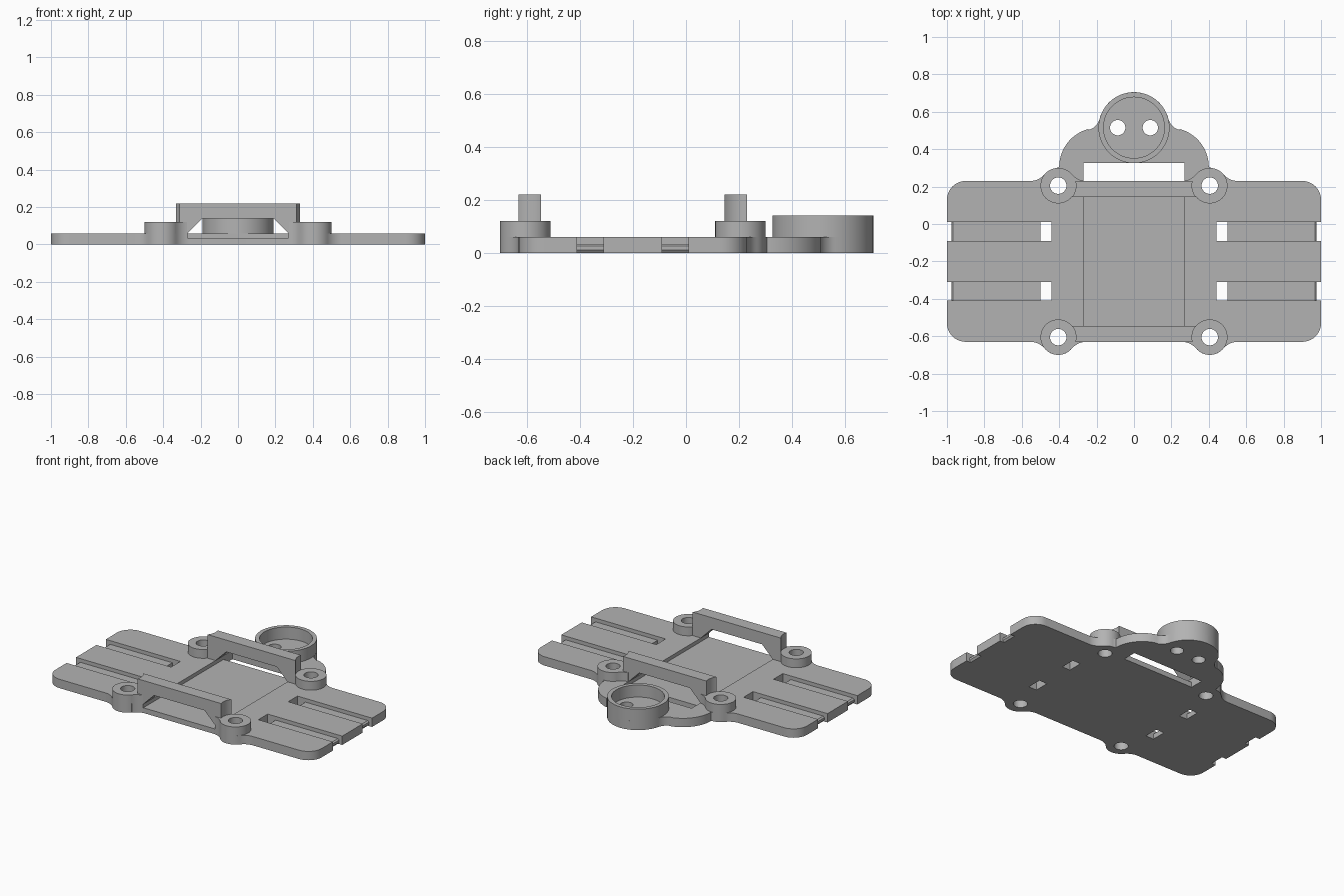
import bpy, bmesh
from math import sin, cos, radians

if "Cube" in bpy.data.objects:
    bpy.data.objects.remove(bpy.data.objects["Cube"], do_unlink=True)

# One matte grey for the whole mount
GREY = (0.45, 0.45, 0.45, 1)
mat = bpy.data.materials.new("matte grey")
mat.use_nodes = True
mat.diffuse_color = GREY
bsdf = mat.node_tree.nodes["Principled BSDF"]
bsdf.inputs["Base Color"].default_value = GREY
bsdf.inputs["Roughness"].default_value = 0.6

THICK, FLOOR, BOSS_TOP, RIM_TOP, BRIDGE_TOP = 0.06, 0.035, 0.12, 0.142, 0.22
MID_Y, HALF_Y = -0.2, 0.43            # plate centre line and half depth
BOSS_X, BOSS_DY, BOSS_R = 0.405, 0.405, 0.095
CUP_Y, CUP_R = 0.515, 0.19
SLOT_X = 0.27


def arc(cx, cy, r, a0, a1, steps=10):
    angles = [radians(a0 + (a1 - a0) * i / steps) for i in range(steps + 1)]
    return [(cx + r * cos(a), cy + r * sin(a)) for a in angles]


def prism(name, pts, lo, hi, axis="z"):
    """Extrude a flat outline along z, or an x-z outline along y."""
    place = (lambda p, t: (p[0], p[1], t)) if axis == "z" else (lambda p, t: (p[0], t, p[1]))
    bm = bmesh.new()
    face = bm.faces.new([bm.verts.new(place(p, lo)) for p in pts])
    out = bmesh.ops.extrude_face_region(bm, geom=[face])["geom"]
    move = [b - a for a, b in zip(place((0, 0), lo), place((0, 0), hi))]
    bmesh.ops.translate(bm, vec=move, verts=[v for v in out if isinstance(v, bmesh.types.BMVert)])
    bmesh.ops.remove_doubles(bm, verts=bm.verts, dist=1e-5)
    bmesh.ops.recalc_face_normals(bm, faces=bm.faces)
    mesh = bpy.data.meshes.new(name)
    bm.to_mesh(mesh)
    bm.free()
    mesh.materials.append(mat)
    obj = bpy.data.objects.new(name, mesh)
    bpy.context.collection.objects.link(obj)
    return obj


def box(x0, x1, y0, y1, z0, z1):
    pts = [(x0, y0), (x1, y0), (x1, y1), (x0, y1)]
    return prism("cutter", pts, z0, z1)


def cylinder(name, x, y, r, z0, z1):
    return prism(name, arc(x, y, r, 0, 360, 48)[:-1], z0, z1)


def select(obj):
    bpy.ops.object.select_all(action="DESELECT")
    obj.select_set(True)
    bpy.context.view_layer.objects.active = obj


def cut(obj, *cutters):
    select(obj)
    for c in cutters:
        mod = obj.modifiers.new("cut", "BOOLEAN")
        mod.operation, mod.solver, mod.object = "DIFFERENCE", "EXACT", c
        bpy.ops.object.modifier_apply(modifier=mod.name)
        bpy.data.objects.remove(c, do_unlink=True)


def finish(obj):
    select(obj)
    bpy.ops.object.shade_smooth_by_angle(angle=radians(30))


# Plate outline: filleted bosses, round corners, tapering arm and cup
FIL, DX, ANG = 0.1, 0.15, 39.8
front, back = MID_Y - HALF_Y, MID_Y + HALF_Y
boss_f, boss_b = MID_Y - BOSS_DY, MID_Y + BOSS_DY
right = (
    arc(BOSS_X - DX, front - FIL, FIL, 90, ANG)
    + arc(BOSS_X, boss_f, BOSS_R, 180 + ANG, 360 - ANG, 16)
    + arc(BOSS_X + DX, front - FIL, FIL, 180 - ANG, 90)
    + arc(0.9, front + 0.1, 0.1, -90, 0)
    + arc(0.9, back - 0.1, 0.1, 0, 90)
    + arc(BOSS_X + DX, back + FIL, FIL, 270, 180 + ANG)
    + arc(BOSS_X, boss_b, BOSS_R, ANG, 85)
    + arc(0.19, 0.305, 0.21, 0, 75.6, 14)
    + arc(0.262, 0.581, 0.08, 255.6, 194.1)
    + arc(0, CUP_Y, CUP_R, 14.1, 89, 14)
)
plate = prism("base_plate", right + [(-x, y) for x, y in reversed(right)], 0, THICK)

# Centre tray and the slot behind it
cut(plate,
    box(-SLOT_X, SLOT_X, front - 0.2, back + 0.04, FLOOR, 0.2),
    box(-SLOT_X, SLOT_X, back, 0.325, -0.1, 0.2))

for s in (-1, 1):
    # Strap channels with a through hole inside and a rounded notch at the edge
    for y in (-0.04, -0.36):
        y0, y1 = y - 0.05, y + 0.05
        x0, x1 = sorted((s * 0.44, s * 1.1))
        h0, h1 = sorted((s * 0.44, s * 0.5))
        notch = [(0.967, 0.1), (0.967, 0.035), (0.977, 0.027), (0.977, 0.012),
                 (0.96, -0.01), (1.1, -0.01), (1.1, 0.1)]
        cut(plate,
            box(x0, x1, y0, y1, FLOOR, 0.2),
            box(h0, h1, y0, y1, -0.1, 0.2),
            prism("cutter", [(s * x, z) for x, z in notch], y0, y1, "y"))
    # Screw holes and cable holes
    for y in (boss_f, boss_b):
        cut(plate, cylinder("cutter", s * BOSS_X, y, 0.044, -0.1, 0.3))
    cut(plate, cylinder("cutter", s * 0.087, CUP_Y, 0.041, -0.1, 0.3))
finish(plate)

# Round cup rim
cup = cylinder("cup_rim", 0, CUP_Y, CUP_R, THICK, RIM_TOP)
cut(cup, cylinder("cutter", 0, CUP_Y, 0.163, 0, 0.3))
finish(cup)

for end, d in (("front", -1), ("back", 1)):
    by = MID_Y + d * BOSS_DY
    edge = MID_Y + d * HALF_Y

    # Bridge over the tray with a chamfered opening
    half = [(0.36, THICK), (0.36, BRIDGE_TOP)]
    opening = [(-SLOT_X, THICK), (-0.19, 0.14), (0.19, 0.14), (SLOT_X, THICK)]
    profile = opening + half + [(-x, z) for x, z in reversed(half)]
    y0, y1 = sorted((edge, MID_Y + d * 0.345))
    bridge = prism(end + "_bridge", profile, y0, y1, "y")
    cut(bridge, *[cylinder("cutter", s * BOSS_X, by, BOSS_R, 0, 0.3) for s in (-1, 1)])
    finish(bridge)

    for s, side in ((-1, "right"), (1, "left")):
        # Screw boss
        boss = cylinder(f"{end}_{side}_boss", s * BOSS_X, by, BOSS_R, THICK, BOSS_TOP)
        cut(boss, cylinder("cutter", s * BOSS_X, by, 0.044, 0, 0.3))
        finish(boss)

        # Small fillet web joining boss and bridge
        curve = [p for p in arc(BOSS_X - DX, HALF_Y + FIL, FIL, 270, 360 - ANG) if p[0] > SLOT_X]
        pts = [(SLOT_X, HALF_Y - 0.003)] + curve + [(BOSS_X - 0.08, HALF_Y - 0.003)]
        finish(prism(f"{end}_{side}_web", [(s * x, MID_Y + d * y) for x, y in pts],
                     THICK, BOSS_TOP))
